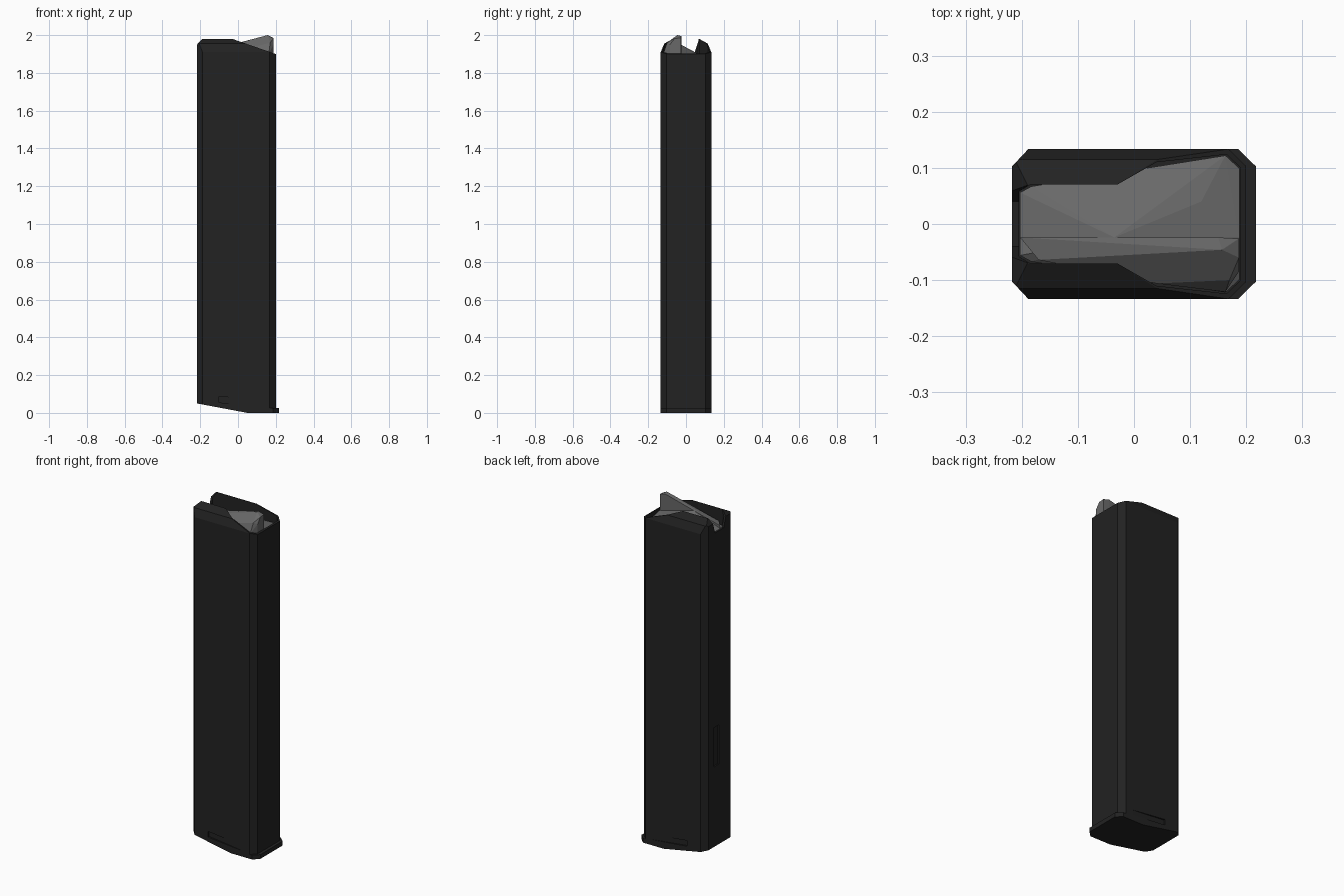
import bpy, bmesh
from mathutils import Vector

if "Cube" in bpy.data.objects:
    bpy.data.objects.remove(bpy.data.objects["Cube"])


def material(name, v):
    m = bpy.data.materials.new(name)
    m.diffuse_color = (v, v, v, 1)
    m.use_nodes = True
    m.node_tree.nodes["Principled BSDF"].inputs["Base Color"].default_value = m.diffuse_color
    return m


BLACK = material("matte black", 0.016)
GREY = material("follower grey", 0.14)


def finish(name, bm, mat, helper=False):
    bmesh.ops.recalc_face_normals(bm, faces=bm.faces[:])
    me = bpy.data.meshes.new(name)
    bm.to_mesh(me)
    bm.free()
    ob = bpy.data.objects.new(name, me)
    me.materials.append(mat)
    bpy.context.collection.objects.link(ob)
    if helper:
        ob.hide_render = True
        ob.hide_viewport = False
        ob.display_type = 'WIRE'
    return ob


def mirrored(half):
    """Close a half outline (y > 0) by mirroring it across y = 0."""
    return half + [(x, -y) for x, y in reversed(half)]


def prism(outline, z0, z1):
    bm = bmesh.new()
    face = bm.faces.new([bm.verts.new((x, y, z0)) for x, y in outline])
    out = bmesh.ops.extrude_face_region(bm, geom=[face])
    for v in out["geom"]:
        if isinstance(v, bmesh.types.BMVert):
            v.co.z = z1
    return bm


def hull(points):
    bm = bmesh.new()
    for p in points:
        bm.verts.new(p)
    out = bmesh.ops.convex_hull(bm, input=bm.verts[:])
    loose = [g for g in out["geom_interior"] if isinstance(g, bmesh.types.BMVert)]
    bmesh.ops.delete(bm, geom=loose, context='VERTS')
    bmesh.ops.dissolve_limit(bm, angle_limit=0.01, verts=bm.verts[:], edges=bm.edges[:])
    return bm


def shave(bm, point, normal):
    """Cut away everything on the normal's side and cap the cut."""
    geom = bm.verts[:] + bm.edges[:] + bm.faces[:]
    cut = bmesh.ops.bisect_plane(bm, geom=geom, dist=1e-5, plane_co=point,
                                 plane_no=Vector(normal).normalized(), clear_outer=True)
    edges = [g for g in cut["geom_cut"] if isinstance(g, bmesh.types.BMEdge)]
    bmesh.ops.contextual_create(bm, geom=edges)


def carve(ob, cutter):
    mod = ob.modifiers.new(cutter.name, 'BOOLEAN')
    mod.operation = 'DIFFERENCE'
    mod.solver = 'EXACT'
    mod.object = cutter


# Long chamfered casing, trimmed by planes at both ends
bm = prism(mirrored([(-0.217, 0.103), (-0.188, 0.134), (0.168, 0.134), (0.20, 0.103)]), 0, 1.98)
shave(bm, (-0.03, 0, 1.98), (0.08, 0, 0.23))         # front slope of the mouth
shave(bm, (-0.217, 0, 1.95), (-0.03, 0, 0.027))      # rear top bevel
shave(bm, (0.05, 0, 0), (-0.05, 0, -0.267))          # slanted foot
for s in (1, -1):                                    # lips folding inward
    shave(bm, (0, s * 0.134, 1.91), (0, s * 0.045, 0.019))
    shave(bm, (0, s * 0.115, 1.955), (0, s * 0.025, 0.045))
casing = finish("casing", bm, BLACK)

# Mouth opening between the lips
mouth = [(-0.205, 0.058), (-0.185, 0.07), (-0.03, 0.07), (0.04, 0.11), (0.165, 0.124), (0.19, 0.10)]
carve(casing, finish("mouth_cutter", prism(mirrored(mouth), 1.7, 2.1), BLACK, True))

# Notch in the rear wall
notch = [(x, s * y, z) for x in (-0.3, -0.19) for s in (1, -1)
         for y, z in ((0.04, 1.89), (0.069, 1.98), (0.08, 2.05))]
carve(casing, finish("notch_cutter", hull(notch), BLACK, True))

# Finger grooves near the foot, fading out toward the front
for s, side in ((1, "back"), (-1, "front")):
    pts = [(x, s * y, z) for x, d, z0, z1 in ((-0.10, 0.010, 0.055, 0.088), (0.12, 0.001, 0.034, 0.064))
           for y in (0.134 - d, 0.16) for z in (z0, z1)]
    carve(casing, finish("groove_cutter_" + side, hull(pts), BLACK, True))

# Narrow slot in the rear face
slot = [(x, y, z) for x in (-0.25, -0.209) for y in (0.005, 0.05) for z in (0.52, 0.75)]
carve(casing, finish("slot_cutter", hull(slot), BLACK, True))

# Foot lip
finish("foot_lip", prism(mirrored([(0.15, 0.12), (0.165, 0.134), (0.185, 0.134), (0.217, 0.103)]),
                         0, 0.025), BLACK)

# Follower: sloping platform that falls away toward the front
platform = [(-0.203, 0.056, 1.887), (-0.203, -0.056, 1.89), (-0.183, 0.067, 1.887),
            (-0.035, -0.024, 1.948), (0.12, 0.04, 1.902), (0.163, 0.122, 1.87),
            (0.188, 0.099, 1.865), (0.188, -0.024, 1.89), (0.188, -0.099, 1.865),
            (0.163, -0.122, 1.87), (-0.183, -0.067, 1.887)]
finish("follower_platform", hull(platform + [(x, y, 1.69) for x, y, z in platform]), GREY)

# Follower: raised ridge on the front side
ridge = [(-0.203, -0.024, 1.905), (-0.17, -0.064, 1.908), (0.15, -0.024, 1.995), (0.157, -0.046, 2.0),
         (0.187, -0.026, 1.985), (0.187, -0.06, 1.982), (0.17, -0.10, 1.96),
         (0.187, -0.085, 1.95), (0.04, -0.106, 1.925), (0.163, -0.121, 1.90)]
finish("follower_ridge", hull(ridge + [(x, y, 1.69) for x, y, z in ridge]), GREY)
